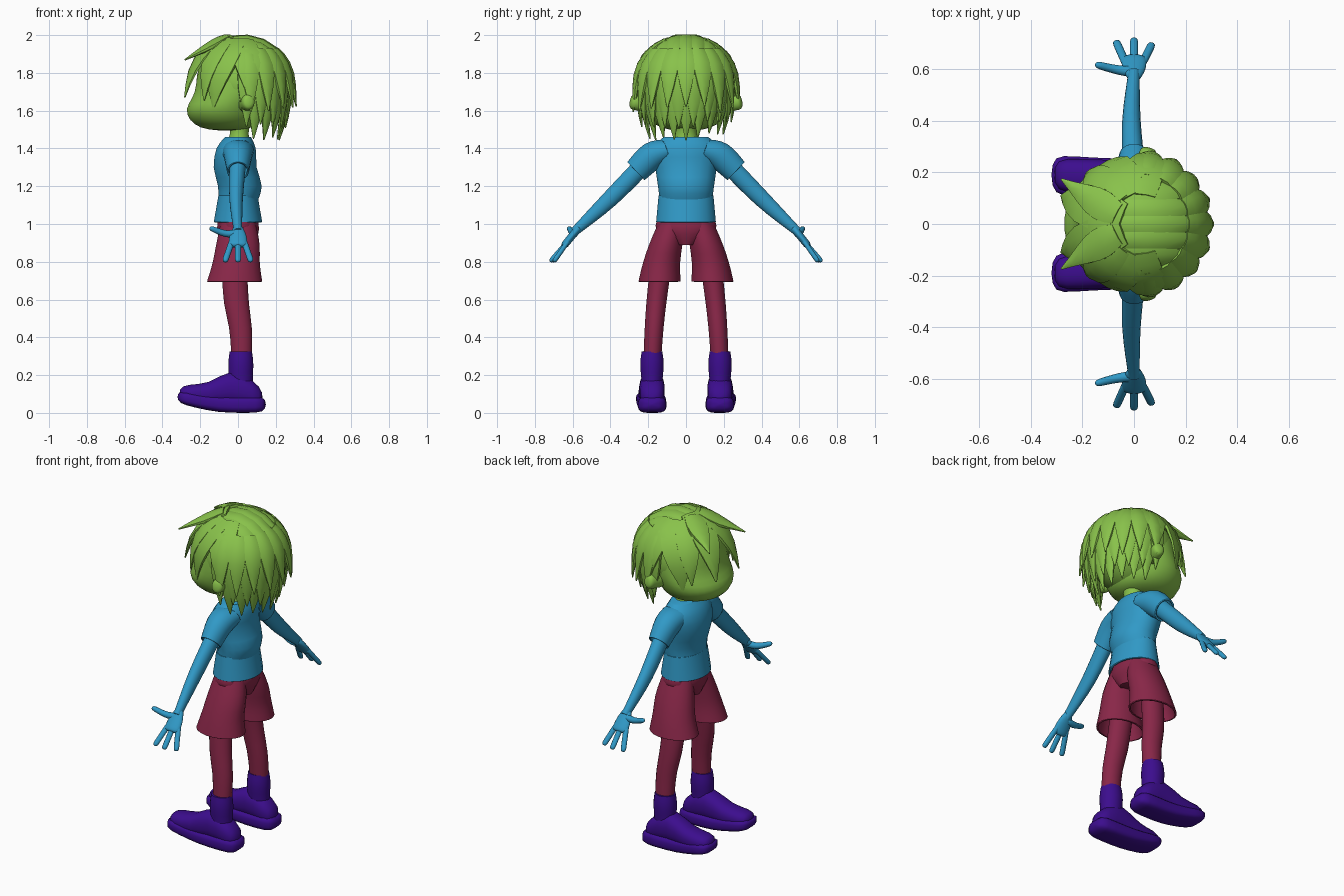
import bpy, bmesh, math, random
from mathutils import Vector

random.seed(4)
if "Cube" in bpy.data.objects:
    bpy.data.objects.remove(bpy.data.objects["Cube"])


def material(name, *rgb):
    made = bpy.data.materials.new(name)
    made.use_nodes = True
    made.diffuse_color = (*rgb, 1)
    made.node_tree.nodes["Principled BSDF"].inputs["Base Color"].default_value = (*rgb, 1)
    return made


GREEN = material("leaf green", 0.25, 0.54, 0.07)
BLUE = material("sky blue", 0.03, 0.32, 0.57)
RED = material("wine red", 0.25, 0.02, 0.065)
PURPLE = material("deep purple", 0.045, 0.004, 0.27)
X, Y, Z = Vector((1, 0, 0)), Vector((0, 1, 0)), Vector((0, 0, 1))
HAIR_CENTRE = Vector((0.02, 0, 1.75))
HAIR_SIZE = Vector((0.25, 0.25, 0.235))


def spline(values, t):
    """Smooth curve through a few evenly spaced numbers or vectors."""
    if isinstance(values, float):
        return values
    last = len(values) - 1
    i = min(int(t * last), last - 1)
    f = t * last - i
    a, b, c, d = values[max(i - 1, 0)], values[i], values[i + 1], values[min(i + 2, last)]
    return b + ((c - a) * f + (a * 2 - b * 5 + c * 4 - d) * f**2 + ((b - c) * 3 + d - a) * f**3) * 0.5


def finish(name, bm, mat, hollow=False):
    bmesh.ops.recalc_face_normals(bm, faces=bm.faces)
    mesh = bpy.data.meshes.new(name)
    bm.to_mesh(mesh)
    bm.free()
    mesh.materials.append(mat)
    mesh.shade_smooth()
    mesh.set_sharp_from_angle(angle=math.radians(50))
    ob = bpy.data.objects.new(name, mesh)
    bpy.context.scene.collection.objects.link(ob)
    if hollow:
        ob.modifiers.new("cloth", "SOLIDIFY").thickness = 0.01


def sweep(name, mat, path, wide, deep, ref=X, flat=None, steps=12, sides=20,
          power=1, rounding=None, hollow=False):
    """Skin elliptical rings along a path; wide lies along ref, deep across it."""
    bm = bmesh.new()
    path = [Vector(p) for p in path]
    times = [(1 - math.cos(math.pi * i / steps)) / 2 for i in range(steps + 1)]
    pts = [spline(path, t) for t in times]
    loops = []
    for i, (p, t) in enumerate(zip(pts, times)):
        along = flat or (pts[min(i + 1, steps)] - pts[max(i - 1, 0)]).normalized()
        u = ref(p) if callable(ref) else ref
        u = (u - along * u.dot(along)).normalized()
        v = along.cross(u)
        fade = max(math.sqrt(1 - abs(2 * t - 1) ** rounding), 0.05) if rounding else 1
        loop = []
        for k in range(sides):
            angle = math.tau * (k + 0.5) / sides
            c, s = (math.copysign(abs(f) ** power, f) for f in (math.cos(angle), math.sin(angle)))
            loop.append(bm.verts.new(p + (u * c * spline(wide, t) + v * s * spline(deep, t)) * fade))
        loops.append(loop)
    for a, b in zip(loops, loops[1:]):
        for k in range(sides):
            bm.faces.new((a[k], a[k - 1], b[k - 1], b[k]))
    if not hollow:
        bm.faces.new(loops[0])
        bm.faces.new(loops[-1])
    finish(name, bm, mat, hollow)


def dome(azimuth, height, out):
    """Point on the hair: round above the middle, hanging below it; azimuth zero is the back."""
    az, el = math.radians(azimuth), math.radians(height)
    reach = out * math.cos(el if el > 0 else el * 0.6)
    rise = out * math.sin(el) if el > 0 else el * 1.3
    shape = Vector((reach * math.cos(az), reach * math.sin(az), rise))
    return HAIR_CENTRE + shape * HAIR_SIZE


def strand(name, pts, width):
    """A flat pointed lock of hair that hugs the head."""
    count = len(pts) - 1
    taper = [max(math.sin(math.pi * (0.25 + 0.75 * i / count)), 0.06) for i in range(count + 1)]
    sweep(name, GREEN, pts, [0.02 * w ** 0.6 for w in taper], [width * w for w in taper],
          lambda p: p - HAIR_CENTRE, steps=8, sides=8)


def lock(name, start, end, width, out=1.0, flick=0.0):
    """A strand between two (azimuth, height) angles whose tip flicks out."""
    pts = []
    for i in range(6):
        t = i / 5
        az, el = (a + (b - a) * t for a, b in zip(start, end))
        pts.append(dome(az, el, out + flick * t**3))
    strand(name, pts, width)


# shirt and its flared hem
sweep("shirt", BLUE, [(0, 0, 1.12), (0.01, 0, 1.2), (-0.015, 0, 1.3), (-0.01, 0, 1.4), (0, 0, 1.46)],
      (0.105, 0.117, 0.115, 0.105, 0.07), (0.14, 0.15, 0.165, 0.18, 0.12), flat=Z)
sweep("shirt_hem", BLUE, [(0, 0, 1.15), (0, 0, 1.01)], (0.105, 0.13), (0.147, 0.16), hollow=True)

# shorts waist
sweep("shorts_waist", RED, [(0, 0, 1.05), (0, 0, 0.97), (0, 0, 0.89)],
      (0.1, 0.112, 0.09), (0.14, 0.16, 0.06), flat=Z)

for side, s in (("left", -1), ("right", 1)):
    def limb(part, mat, path, *sizes, **options):
        sweep(f"{side}_{part}", mat, [(x, s * y, z) for x, y, z in path], *sizes, **options)

    # sleeve and arm
    limb("sleeve", BLUE, [(0, 0.1, 1.39), (0, 0.18, 1.36), (0, 0.265, 1.28)],
         (0.085, 0.075, 0.058), (0.06, 0.075, 0.067), hollow=True)
    limb("arm", BLUE, [(0, 0.2, 1.34), (-0.01, 0.4, 1.135), (0, 0.59, 0.96)],
         (0.045, 0.036, 0.022), (0.05, 0.045, 0.024))

    # hand
    limb("palm", BLUE, [(0, 0.56, 0.99), (0, 0.65, 0.88)], (0.02, 0.045, 0.05), 0.02, rounding=8)
    limb("thumb", BLUE, [(0, 0.59, 0.95), (-0.07, 0.6, 0.95), (-0.15, 0.62, 0.98)],
         (0.022, 0.014), (0.022, 0.014), ref=Y, sides=12, rounding=8)
    for finger, spread, reach in (("index", -1, 0.71), ("middle", 0, 0.72), ("little", 1, 0.7)):
        limb(finger + "_finger", BLUE, [(spread * 0.03, 0.62, 0.915), (spread * 0.07, reach, 0.8)],
             0.016, 0.013, sides=12, rounding=8)

    # flared shorts leg with the leg inside
    limb("shorts_leg", RED, [(0, 0.07, 1.02), (0, 0.105, 0.9), (-0.01, 0.13, 0.79), (-0.018, 0.14, 0.695)],
         (0.09, 0.115, 0.127, 0.148), (0.07, 0.088, 0.1, 0.113), flat=Z, hollow=True)
    limb("leg", RED, [(-0.02, 0.13, 0.8), (-0.01, 0.155, 0.6), (0.015, 0.17, 0.43), (0.02, 0.18, 0.25)],
         (0.067, 0.067, 0.06, 0.054), (0.058, 0.054, 0.05, 0.047), flat=Z)

    # boot
    limb("boot_shaft", PURPLE, [(0.015, 0.18, 0.1), (0.015, 0.18, 0.325)],
         (0.07, 0.064, 0.067, 0.06), (0.055, 0.056, 0.063, 0.055), flat=Z)
    limb("boot_upper", PURPLE, [(-0.31, 0.19, 0.1), (-0.17, 0.185, 0.1), (-0.02, 0.18, 0.13), (0.13, 0.18, 0.08)],
         0.067, (0.05, 0.06, 0.088, 0.06), ref=Y, flat=X, power=0.85, rounding=7)
    limb("boot_sole", PURPLE, [(-0.32, 0.19, 0.085), (-0.1, 0.18, 0.047), (0.147, 0.18, 0.045)],
         (0.08, 0.076, 0.076), (0.035, 0.042, 0.045), ref=Y, flat=X, power=0.6, rounding=8)

    # ear
    limb("ear", GREEN, [(0.03, 0.18, 1.63), (0.06, 0.295, 1.65)], 0.035, 0.043, rounding=5)

    # fringe and side hair
    for part, start, end, width, out, flick in (
        ("fringe", (160, 75), (160, -15), 0.09, 1.05, 0.25),
        ("fringe_flick", (155, 70), (150, 20), 0.065, 1.08, 0.4),
        ("fringe_corner", (130, 65), (135, -18), 0.07, 1.05, 0.1),
        ("temple_lock", (112, 65), (125, -25), 0.1, 1.03, 0.05),
        ("ear_lock", (85, 65), (80, -20), 0.08, 1.03, 0.1),
    ):
        lock(f"{side}_{part}", (s * start[0], start[1]), (s * end[0], end[1]), width, out, flick)

# neck and head
sweep("neck", GREEN, [(0.01, 0, 1.54), (0.005, 0, 1.44)], (0.06, 0.05, 0.057), (0.06, 0.055, 0.065))
sweep("head", GREEN, [(-0.06, 0, 1.495), (-0.07, 0, 1.6), (-0.03, 0, 1.7), (-0.01, 0, 1.83), (0, 0, 1.95)],
      (0.2, 0.205, 0.2, 0.2, 0.17), (0.19, 0.225, 0.235, 0.22, 0.17), flat=Z, steps=20, sides=32, rounding=5)

# hair cap
bm = bmesh.new()
bmesh.ops.create_uvsphere(bm, u_segments=32, v_segments=20, radius=1)
bmesh.ops.scale(bm, vec=HAIR_SIZE * 0.96, verts=bm.verts)
bmesh.ops.translate(bm, vec=HAIR_CENTRE, verts=bm.verts)
finish("hair_cap", bm, GREEN)

# strands sweeping over the crown from front to back
for k in range(-3, 4):
    across = k / 4
    shrink = math.sqrt(1 - across**2)
    arc = []
    for i in range(7):
        angle = math.radians(115 - 17 * i)
        reach = shrink * (1 + 0.1 * (i / 6) ** 3)
        arc.append(HAIR_CENTRE + Vector((reach * math.cos(angle), across, reach * math.sin(angle))) * HAIR_SIZE)
    strand(f"crown_strand_{k + 4}", arc, 0.05)

# layered locks hanging round the back
for layer, count, spread, top, tip, out, flick in (
    ("nape", 9, 72, 20, -54, 0.96, 0.0),
    ("middle", 10, 84, 30, -42, 1.0, 0.05),
    ("outer", 9, 80, 45, -27, 1.04, 0.15),
):
    for i in range(count):
        az = spread * (2 * i / (count - 1) - 1)
        lock(f"{layer}_lock_{i + 1}", (az, top), (az, tip + random.uniform(-4, 4)), 0.052, out, flick)
